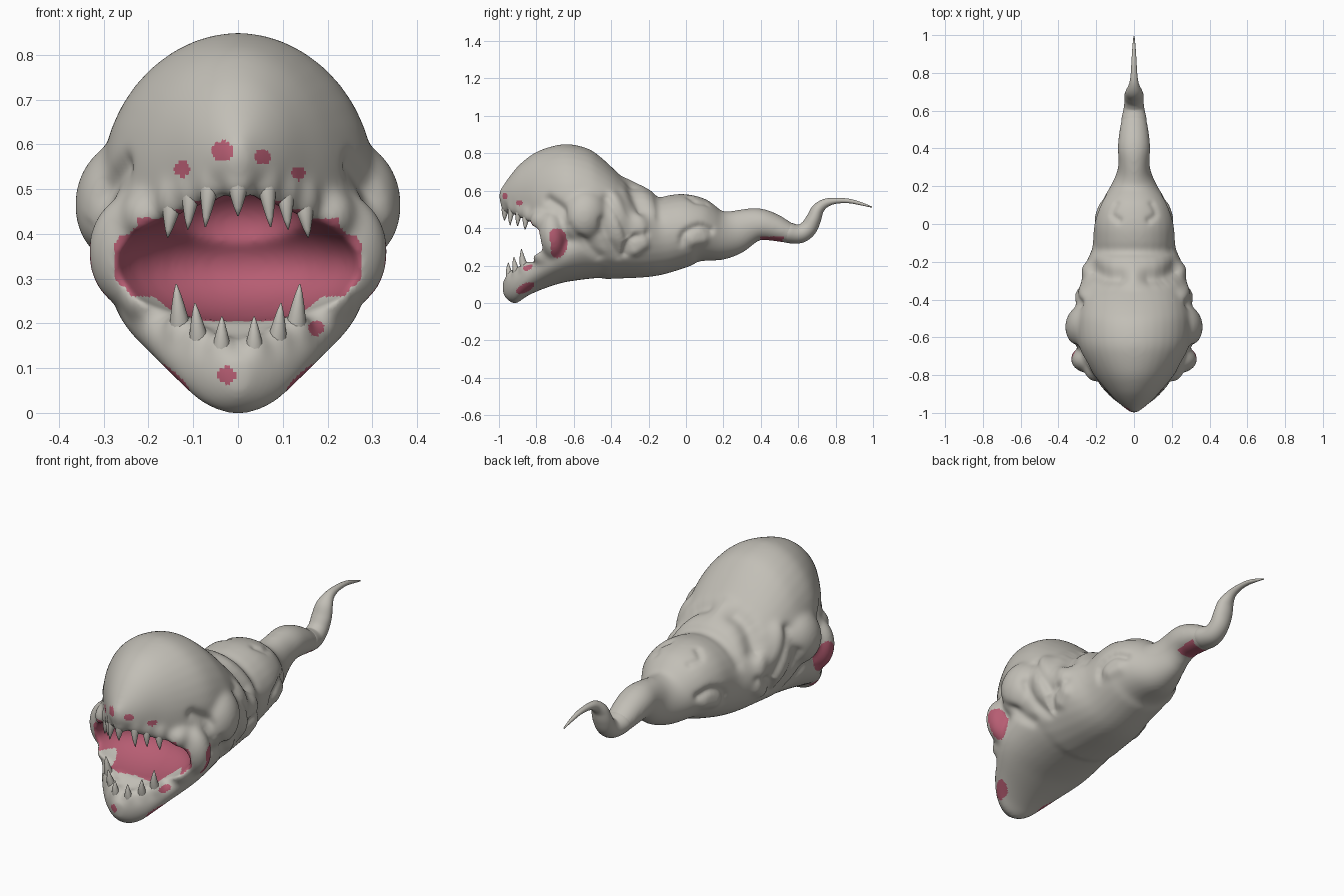
import bpy, bmesh, math
from mathutils import Vector, Matrix

if "Cube" in bpy.data.objects:
    bpy.data.objects.remove(bpy.data.objects["Cube"])


def material(name, rgb):
    m = bpy.data.materials.new(name)
    m.diffuse_color = (*rgb, 1)
    m.use_nodes = True
    m.node_tree.nodes["Principled BSDF"].inputs["Base Color"].default_value = m.diffuse_color
    return m


SKIN = material("pale grey skin", (0.54, 0.52, 0.47))
FLESH = material("pink flesh", (0.47, 0.11, 0.17))


def spline(rows, n):
    """Catmull-Rom through rows of numbers, n steps per span."""
    out, last = [], len(rows) - 1
    for i in range(last):
        p = [rows[max(0, min(last, i + k))] for k in (-1, 0, 1, 2)]
        for s in range(n):
            t = s / n
            out.append([0.5 * (2 * b + (c - a) * t + (2 * a - 5 * b + 4 * c - d) * t * t
                               + (3 * b - a - 3 * c + d) * t ** 3) for a, b, c, d in zip(*p)])
    return out + [list(rows[-1])]


def skin(bm, rings):
    """Closed tube through rings of points."""
    vs = [[bm.verts.new(p) for p in r] for r in rings]
    n = len(vs[0])
    new = [bm.faces.new(vs[0]), bm.faces.new(vs[-1])]
    for a, b in zip(vs, vs[1:]):
        for i in range(n):
            j = (i + 1) % n
            new.append(bm.faces.new((a[i], a[j], b[j], b[i])))
    bmesh.ops.recalc_face_normals(bm, faces=new)


def power(v, e):
    return math.copysign(abs(v) ** (2 / e), v)


def sections(rows, widest, e_up, e_low, n=36):
    """Upright cross-sections from rows of y, top, bottom, half width."""
    rings = []
    for y, top, bot, hw in spline(rows, 5):
        mid = bot + widest * (top - bot)
        ring = []
        for i in range(n):
            a = 2 * math.pi * i / n
            up = math.sin(a) >= 0
            e, h = (e_up, top - mid) if up else (e_low, mid - bot)
            ring.append((hw * power(math.cos(a), e), y, mid + h * power(math.sin(a), e)))
        rings.append(ring)
    return rings


def tube(rows, n=28, steps=6):
    """Rings square to a path in the yz plane: rows of y, z, x radius, other radius."""
    pts, rings = spline(rows, steps), []
    for i, (y, z, rx, rn) in enumerate(pts):
        w = 6 if y < .4 else 2
        a, b = pts[max(0, i - w)], pts[min(len(pts) - 1, i + w)]
        t = Vector((b[0] - a[0], b[1] - a[1])).normalized()
        ring = []
        for k in range(n):
            u = 2 * math.pi * k / n
            s = rn * math.sin(u)
            ring.append((rx * math.cos(u), y - t.y * s, z + t.x * s))
        rings.append(ring)
    return rings


def shrunk(ring, k):
    mid = sum((Vector(p) for p in ring), Vector()) / len(ring)
    return [mid.lerp(Vector(p), k) for p in ring]


def ball(bm, loc, rad, tilt=0):
    m = (Matrix.Translation(loc) @ Matrix.Rotation(tilt, 4, 'X')
         @ Matrix.Diagonal((*rad, 1)))
    bmesh.ops.create_uvsphere(bm, u_segments=32, v_segments=20, radius=1, matrix=m)


def finish(name, bm, mats=(SKIN,)):
    me = bpy.data.meshes.new(name)
    for m in mats:
        me.materials.append(m)
    bm.to_mesh(me)
    bm.free()
    for p in me.polygons:
        p.use_smooth = True
    ob = bpy.data.objects.new(name, me)
    bpy.context.collection.objects.link(ob)
    return ob


# Body path from throat to tail tip
body_rings = tube([
    (-.72, .33, .25, .20), (-.60, .37, .285, .245), (-.50, .405, .305, .272),
    (-.40, .405, .305, .28), (-.30, .383, .28, .258), (-.20, .365, .252, .23),
    (-.12, .365, .22, .208), (0, .39, .214, .195), (.07, .387, .198, .175),
    (.13, .372, .168, .15), (.20, .362, .125, .13), (.27, .381, .092, .116),
    (.33, .406, .082, .10), (.40, .42, .087, .085), (.48, .40, .08, .072),
    (.55, .375, .068, .056), (.61, .37, .055, .05), (.655, .40, .05, .046),
    (.683, .45, .05, .04), (.705, .50, .042, .033), (.745, .533, .025, .024),
    (.80, .546, .017, .016), (.87, .545, .013, .012), (.93, .532, .009, .009),
    (.995, .512, .003, .003)])
split = 16 * 6
bm = bmesh.new()
skin(bm, body_rings[:split - 4]
     + [shrunk(r, k) for r, k in zip(body_rings[split - 4:split], (.96, .9, .8, .6))])

# Skull dome with upper lip
skin(bm, sections([
    (-1.0, .60, .55, .015), (-.97, .64, .53, .055), (-.93, .695, .51, .10),
    (-.88, .75, .485, .145), (-.80, .808, .43, .212), (-.70, .842, .41, .272),
    (-.62, .849, .40, .299), (-.52, .824, .38, .304), (-.45, .775, .38, .295),
    (-.38, .71, .40, .27), (-.30, .63, .43, .22)], .3, 1.95, 4))

# Lower jaw
skin(bm, sections([
    (-.98, .12, .045, .025), (-.95, .14, .012, .08), (-.91, .165, -.004, .13),
    (-.86, .195, .03, .175), (-.80, .24, .06, .215), (-.72, .30, .09, .262),
    (-.65, .34, .11, .282), (-.55, .40, .125, .288), (-.45, .40, .135, .27)], .7, 3, 2))

# Flared cheeks, lip corners, ear bulges and neck lumps
for s in (-1, 1):
    ball(bm, (s * .235, -.715, .36), (.1, .075, .13), .1)
    ball(bm, (s * .205, -.76, .44), (.06, .075, .065))
    ball(bm, (s * .205, -.745, .255), (.055, .08, .06))
    ball(bm, (s * .235, -.545, .465), (.13, .13, .15), -.3)
    ball(bm, (s * .22, -.38, .44), (.095, .085, .17), .2)
    ball(bm, (s * .19, -.25, .40), (.09, .07, .14), .2)

# Teeth: root, tip, root radius; mirrored unless on the centre line
upper_teeth = [((0, -.945, .55), (0, -.97, .44), .032),
               ((.06, -.915, .545), (.073, -.94, .415), .027),
               ((.102, -.875, .525), (.112, -.90, .41), .027),
               ((.142, -.835, .50), (.157, -.86, .392), .029)]
lower_teeth = [((.037, -.925, .105), (.036, -.95, .215), .028),
               ((.083, -.885, .12), (.096, -.92, .245), .029),
               ((.125, -.845, .145), (.138, -.88, .288), .031)]


def mirrored(teeth):
    for a, b, r in teeth:
        for s in ((-1, 1) if b[0] else (1,)):
            yield Vector((s * a[0], *a[1:])), Vector((s * b[0], *b[1:])), r


# Gums around the roots
for a, b, r in mirrored(upper_teeth + lower_teeth):
    ball(bm, a.lerp(b, .2), (r * 1.3, r * 1.35, .055))
creature = finish("creature_body", bm, (SKIN, FLESH))

# Mouth cavity and hollow palate cutters
cutters = []
for loc, rad in (((0, -.84, .33), (.28, .24, .125)), ((0, -.77, .42), (.15, .16, .10))):
    cb = bmesh.new()
    ball(cb, loc, rad)
    cut = finish("mouth_cutter", cb)
    cut.hide_render = True
    cutters.append(cut)


def modifier(kind, **settings):
    m = creature.modifiers.new(kind.lower(), kind)
    for k, v in settings.items():
        setattr(m, k, v)


modifier('REMESH', mode='VOXEL', voxel_size=.012)
for cut in cutters:
    modifier('BOOLEAN', operation='DIFFERENCE', solver='EXACT', object=cut)
modifier('REMESH', mode='VOXEL', voxel_size=.008)
modifier('SMOOTH', factor=.5, iterations=26)
bpy.context.view_layer.update()
graph = bpy.context.evaluated_depsgraph_get()
mesh = bpy.data.meshes.new_from_object(creature.evaluated_get(graph))
creature.modifiers.clear()
creature.data = mesh
mesh.materials.clear()
for m in (SKIN, FLESH):
    mesh.materials.append(m)
for cut in cutters:
    bpy.data.objects.remove(cut)

# Sculpted folds, mirrored: path points, radius, depth
strokes = [
    ([(.08, -.29, .62), (.15, -.28, .59), (.23, -.24, .51)], .05, -.035),    # hollows behind dome
    ([(.28, -.42, .56), (.30, -.36, .46), (.28, -.31, .36)], .026, -.014),   # neck crease
    ([(0, -.14, .57), (.10, -.14, .55), (.19, -.14, .46)], .03, -.006),      # segment crease
    ([(.22, -.02, .30), (.21, -.01, .37), (.19, .07, .41), (.16, .13, .39)], .022, -.016),
    ([(.19, .04, .33), (.17, .09, .34)], .03, .010),
    ([(.25, -.33, .26), (.27, -.30, .34), (.25, -.22, .37)], .022, -.016),   # side loops
    ([(.24, -.27, .28), (.24, -.23, .31)], .03, .012),
    ([(.08, .02, .56), (.11, .05, .53), (.09, .10, .52)], .02, -.010),       # back loops
    ([(.31, -.61, .42), (.30, -.54, .32), (.27, -.47, .24)], .026, -.016),   # flank folds
    ([(.31, -.46, .44), (.29, -.42, .34), (.26, -.36, .24)], .026, -.014),
    ([(.25, -.73, .55), (.29, -.66, .50), (.30, -.62, .43)], .028, -.018),   # crease over cheek
]
dabs = []
for path, r, depth in strokes:
    fine = [Vector(p) for p in spline(path, 3)]
    for a, b in zip(fine, fine[1:]):
        dabs.append((a, b - a, r, depth))
bm = bmesh.new()
bm.from_mesh(mesh)
bm.normal_update()
moves = []
for v in bm.verts:
    p = Vector((abs(v.co.x), v.co.y, v.co.z))
    dents, rises = 0, 0
    for a, d, r, depth in dabs:
        if abs(p.y - a.y) > .15 or abs(p.z - a.z) > .16:
            continue
        t = max(0, min(1, (p - a).dot(d) / d.length_squared))
        q = (p - a - d * t).length / r
        if q < 3:
            push = depth * math.exp(-q * q)
            dents, rises = min(dents, push), max(rises, push)
    moves.append(v.normal * (dents + rises))
for v, m in zip(bm.verts, moves):
    v.co += m
bm.normal_update()

# Pink mouth lining and skin spots
front_spots = [(-.125, .545, .018), (-.035, .585, .023), (.055, .572, .017),
               (.135, .535, .015), (.175, .19, .017), (-.025, .085, .02)]
for f in bm.faces:
    n = f.normal
    x, y, z = f.calc_center_median()
    ax = abs(x)
    floor = .205 + max(0, min(.055, (ax - .12) * .8))
    lining = -.85 < y < -.5 and ax < .275 and floor < z < .435 and n.y < .1 and n.x * x <= .08
    palate = -.93 < y < -.55 and ax < .165 and .4 < z < .56 and n.z < .2 and n.x * x <= .02
    spot = y < -.78 and n.y < 0 and any(math.hypot(x - a, z - b) < r for a, b, r in front_spots)
    cheek = ax > .25 and n.y > -.2 and ((y + .69) / .055) ** 2 + ((z - .32) / .08) ** 2 < 1
    chin = n.x * x > 0 and n.z < -.4 and ((y + .86) / .05) ** 2 + ((z - .08 - (y + .86) * .4) / .025) ** 2 < 1
    under_tail = abs(y - .46) < .06 and z < .355 and n.z < 0
    f.material_index = int(lining or palate or spot or cheek or chin or under_tail)
    f.smooth = True
bm.to_mesh(mesh)
bm.free()

# Thin tail tip, its first rings tucked into the body
tail = body_rings[split - 9:]
for i, k in enumerate((.8, .88, .94, .98)):
    tail[i] = shrunk(tail[i], k)
bm = bmesh.new()
skin(bm, tail)
finish("tail_tip", bm)

# Teeth as curved cones
for name, teeth in (("upper_teeth", upper_teeth), ("lower_teeth", lower_teeth)):
    bm = bmesh.new()
    for a, b, r in mirrored(teeth):
        rings = []
        for i in range(7):
            t = i / 6
            c = a.lerp(b, t) + Vector((0, -.008 * math.sin(math.pi * t), 0))
            w = r * (1 - t) ** .8 + .0015
            rings.append([c + Vector((w * math.cos(k * math.pi / 6), w * math.sin(k * math.pi / 6), 0))
                          for k in range(12)])
        skin(bm, rings)
    finish(name, bm)
